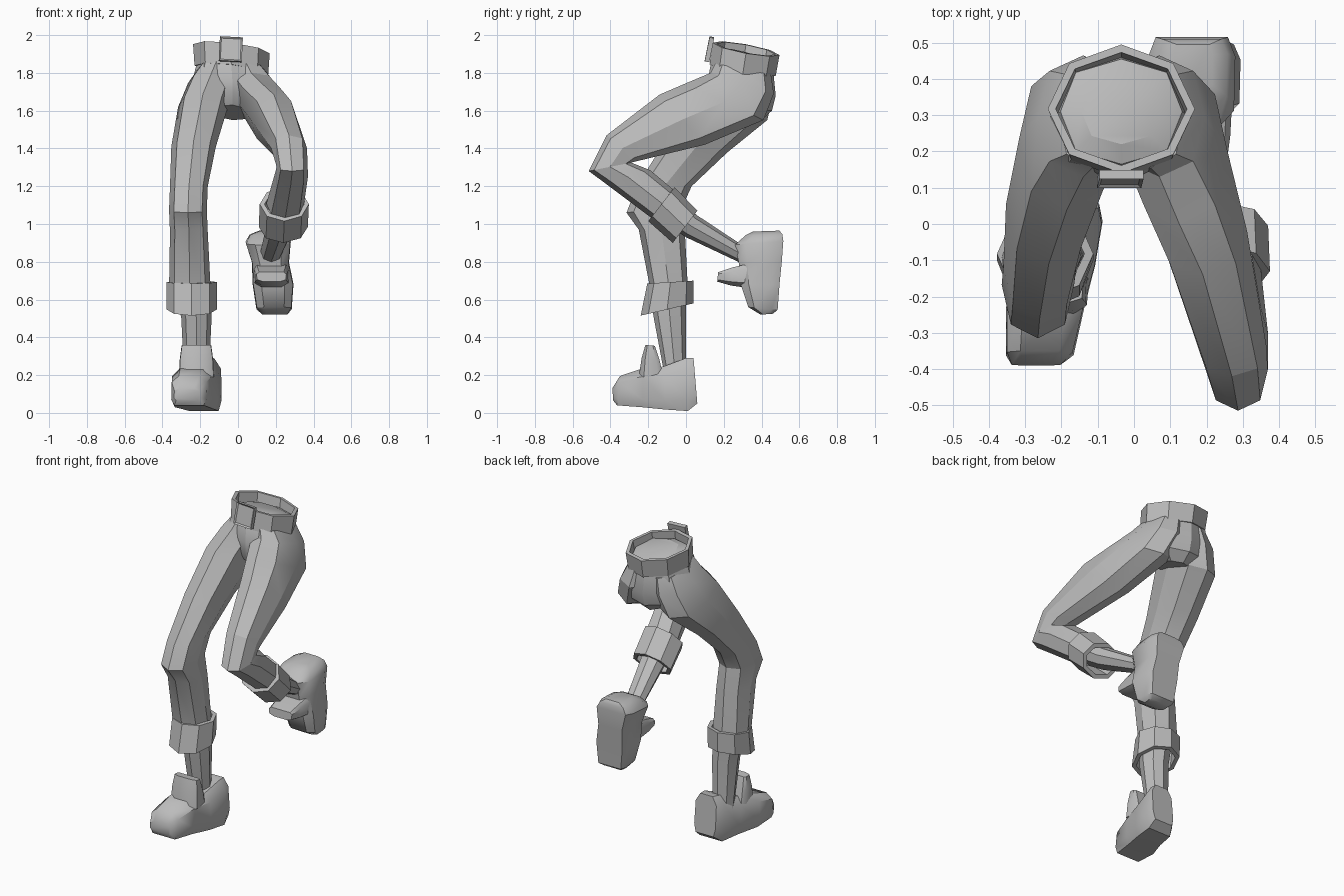
import bpy, bmesh, math
from mathutils import Vector

old = bpy.data.objects.get("Cube")
if old:
    bpy.data.objects.remove(old, do_unlink=True)

grey = bpy.data.materials.new("plain_grey")
grey.use_nodes = True
grey.diffuse_color = (0.5, 0.5, 0.5, 1)
grey.node_tree.nodes["Principled BSDF"].inputs["Base Color"].default_value = (0.5, 0.5, 0.5, 1)


def finish(name, bm, angle=25):
    """Turn a bmesh into a grey object with sharp edges kept."""
    bmesh.ops.recalc_face_normals(bm, faces=bm.faces)
    mesh = bpy.data.meshes.new(name)
    bm.to_mesh(mesh)
    bm.free()
    mesh.materials.append(grey)
    obj = bpy.data.objects.new(name, mesh)
    bpy.context.collection.objects.link(obj)
    bpy.ops.object.select_all(action='DESELECT')
    obj.select_set(True)
    bpy.context.view_layer.objects.active = obj
    bpy.ops.object.shade_smooth_by_angle(angle=math.radians(angle))
    return obj


def loft(name, rings, hollow=False, flat=False, power=1.0, roll=0.0, angle=25):
    """Skin rings given as (front y, front z, back y, back z, centre x, half width).
    A power below one makes the section boxier; flat gives it a broad flat base."""
    bm = bmesh.new()
    sides = 8
    loops = []
    for fy, fz, by, bz, xc, hx in rings:
        mid = Vector((xc, (fy + by) / 2, (fz + bz) / 2))
        front = Vector((xc, fy, fz)) - mid
        loop = []
        for i in range(sides):
            a = 2 * math.pi * (i + 0.5 * flat) / sides
            c, s = math.cos(a), math.sin(a)
            wide = power * 0.35 if flat and c < 0 else power
            c = math.copysign(abs(c) ** power, c)
            s = math.copysign(abs(s) ** wide, s)
            p = mid + front * c * (1.05 if flat else 1) + Vector((hx * s, 0, -roll * hx * s))
            loop.append(bm.verts.new(p))
        loops.append(loop)
    pairs = list(zip(loops, loops[1:]))
    if hollow:
        pairs.append((loops[-1], loops[0]))
    else:
        bm.faces.new(loops[0])
        bm.faces.new(loops[-1])
    for a, b in pairs:
        for i in range(sides):
            j = (i + 1) % sides
            bm.faces.new((a[i], a[j], b[j], b[i]))
    return finish(name, bm, angle)


def shrink(ring, wall):
    """Ring moved inward by the wall thickness."""
    fy, fz, by, bz, xc, hx = ring
    d = Vector((by - fy, bz - fz)).normalized() * wall
    return (fy + d.x, fz + d.y, by - d.x, bz - d.y, xc, hx - wall)


def band(name, low, high, wall, roll=0.0):
    loft(name, [low, high, shrink(high, wall), shrink(low, wall)], hollow=True, roll=roll)


# Hips, closed a little below the rim of the belt
loft("hips", [
    (0.22, 1.925, 0.40, 1.88, -0.035, 0.11),
    (0.165, 1.91, 0.455, 1.85, -0.035, 0.168),
    (0.13, 1.84, 0.465, 1.78, -0.035, 0.19),
    (0.115, 1.76, 0.475, 1.68, -0.03, 0.215),
    (0.115, 1.70, 0.455, 1.60, -0.03, 0.18),
    (0.14, 1.63, 0.40, 1.55, -0.03, 0.085)], power=0.85, roll=0.08)

# Belt and buckle
band("belt", (0.125, 1.845, 0.475, 1.785, -0.035, 0.195),
     (0.14, 1.96, 0.495, 1.895, -0.035, 0.203), 0.022, roll=0.12)
bm = bmesh.new()
bmesh.ops.create_cube(bm, size=1)
bmesh.ops.scale(bm, vec=(0.122, 0.025, 0.13), verts=bm.verts)
plate = min(bm.faces, key=lambda f: f.calc_center_median().y)
bmesh.ops.inset_region(bm, faces=[plate], thickness=0.012)
bmesh.ops.translate(bm, vec=(0, 0.008, 0), verts=plate.verts)
buckle = finish("buckle", bm)
buckle.location = (-0.038, 0.124, 1.925)
buckle.rotation_euler = (-0.2, 0.05, 0)

# Raised trouser leg, belt to below the knee
loft("left_trouser_leg", [
    (0.155, 1.85, 0.45, 1.79, 0.045, 0.095),
    (0.13, 1.80, 0.465, 1.69, 0.07, 0.125),
    (0.0, 1.745, 0.41, 1.55, 0.125, 0.132),
    (-0.14, 1.685, 0.10, 1.42, 0.19, 0.122),
    (-0.42, 1.47, -0.25, 1.335, 0.27, 0.095),
    (-0.515, 1.28, -0.29, 1.325, 0.287, 0.082),
    (-0.42, 1.21, -0.19, 1.285, 0.28, 0.09),
    (-0.18, 1.03, -0.07, 1.185, 0.25, 0.10)], power=0.85)

# Standing trouser leg
loft("right_trouser_leg", [
    (0.155, 1.86, 0.45, 1.79, -0.115, 0.095),
    (0.13, 1.80, 0.465, 1.69, -0.14, 0.125),
    (0.04, 1.69, 0.43, 1.55, -0.185, 0.132),
    (-0.11, 1.44, 0.22, 1.38, -0.235, 0.118),
    (-0.26, 1.20, 0.03, 1.20, -0.26, 0.10),
    (-0.315, 1.06, -0.02, 1.09, -0.265, 0.10),
    (-0.25, 0.97, -0.005, 0.94, -0.26, 0.10),
    (-0.19, 0.66, 0.01, 0.66, -0.255, 0.11)], power=0.85)

# Turned-up cuffs
band("left_cuff", (-0.07, 0.90, 0.06, 1.07, 0.24, 0.13),
     (-0.20, 1.015, -0.06, 1.195, 0.245, 0.13), 0.025)
band("right_cuff", (-0.24, 0.515, 0.04, 0.58, -0.245, 0.133),
     (-0.205, 0.685, 0.04, 0.70, -0.245, 0.133), 0.025)

# Ankles
loft("left_ankle", [
    (-0.11, 1.0, -0.03, 1.12, 0.24, 0.09),
    (0.0, 0.93, 0.06, 1.045, 0.225, 0.075),
    (0.34, 0.77, 0.34, 0.86, 0.165, 0.055)])
loft("right_ankle", [
    (-0.19, 0.62, 0.0, 0.62, -0.235, 0.09),
    (-0.17, 0.50, 0.0, 0.50, -0.22, 0.08),
    (-0.11, 0.18, 0.0, 0.18, -0.22, 0.065)])

# Shoes: sections from toe to heel, plus an upright tongue
front_shoe = [
    (-0.39, 0.13, -0.385, 0.065, -0.27, 0.07),
    (-0.35, 0.195, -0.365, 0.04, -0.26, 0.095),
    (-0.23, 0.235, -0.23, 0.03, -0.245, 0.11),
    (-0.12, 0.245, -0.11, 0.018, -0.205, 0.1)]
right_heel = [
    (0.0, 0.29, 0.01, 0.01, -0.18, 0.095),
    (0.04, 0.29, 0.06, 0.05, -0.17, 0.075)]
left_heel = [
    (-0.02, 0.265, 0.0, 0.01, -0.17, 0.122),
    (0.03, 0.21, 0.035, 0.015, -0.17, 0.1),
    (0.05, 0.17, 0.055, 0.03, -0.18, 0.055)]
tongue = [
    (-0.25, 0.19, -0.12, 0.19, -0.22, 0.095),
    (-0.235, 0.29, -0.14, 0.28, -0.22, 0.09),
    (-0.215, 0.36, -0.165, 0.355, -0.22, 0.08)]


def raise_foot(ring):
    """Swing a shoe section a quarter turn, toe down, under the raised leg."""
    fy, fz, by, bz, xc, hx = ring
    return (0.525 - fz, 0.91 + fy, 0.525 - bz, 0.91 + by, 0.1 - 0.35 * xc, hx)


def shoe(side, heel, place):
    for part, rings in (("shoe", front_shoe + heel), ("shoe_tongue", tongue)):
        loft(f"{side}_{part}", [place(r) for r in rings], flat=True, power=0.6, angle=40)


shoe("right", right_heel, lambda ring: ring)
shoe("left", left_heel, raise_foot)
